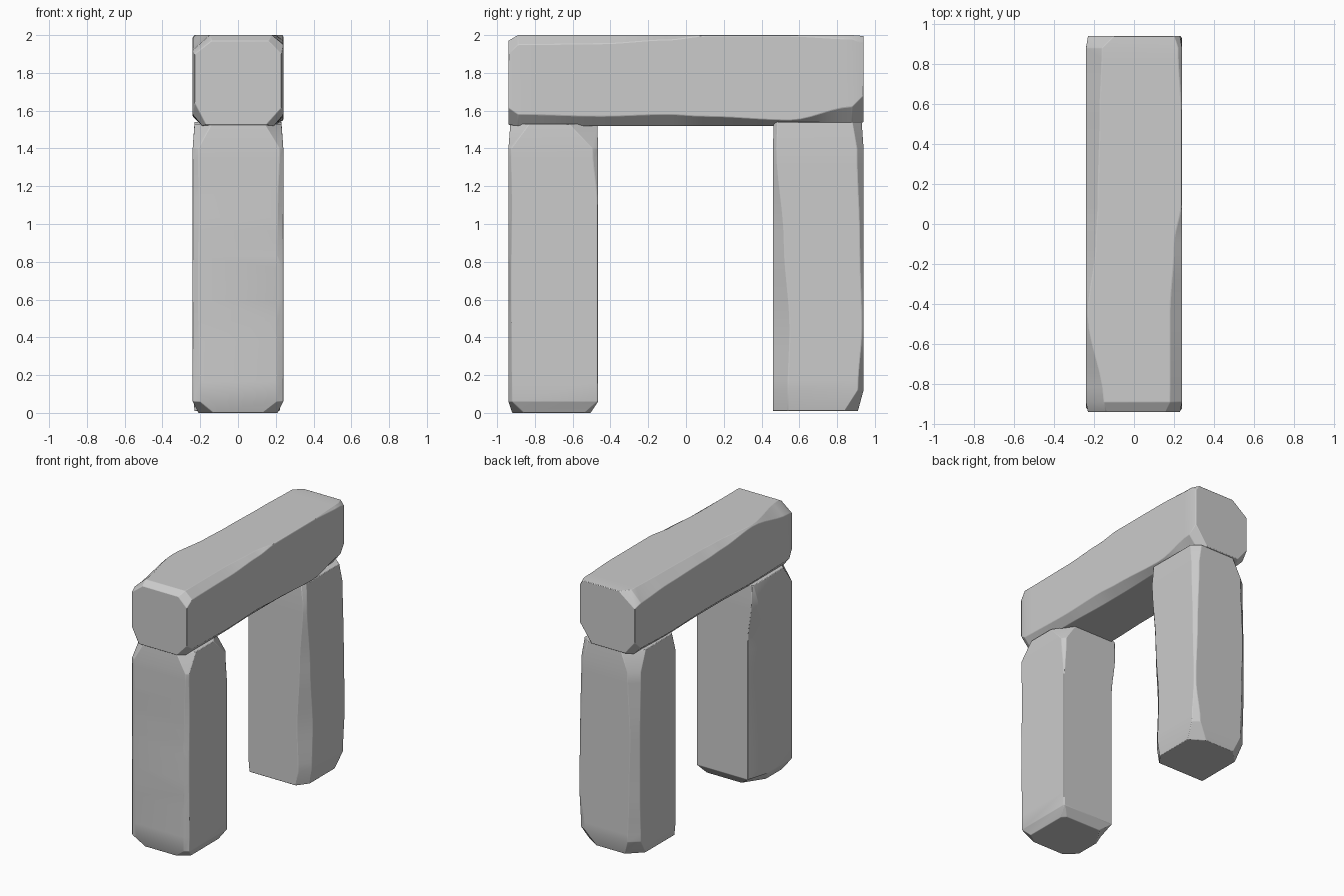
import bpy, bmesh, math

if "Cube" in bpy.data.objects:
    bpy.data.objects.remove(bpy.data.objects["Cube"])


def section(c, u0, u1, v0, v1):
    """Rectangle with four separately worn corners (a along u, b along v)."""
    (a, b), (e, f), (g, h), (i, j) = c
    return [(u0, v0 + b), (u0 + a, v0), (u1 - e, v0), (u1, v0 + f),
            (u1, v1 - h), (u1 - g, v1), (u0 + i, v1), (u0, v1 - j)]


def stone(name, rect, stations, start, end, place, steps=6):
    """Loft worn sections along the stone; start and end are face insets."""
    rings = []
    last = len(stations) - 1
    for k, (t, *c) in enumerate(stations):
        inset = start if k == 0 else end if k == last else (0, 0, 0, 0)
        r = (rect[0] + inset[0], rect[1] - inset[1],
             rect[2] + inset[2], rect[3] - inset[3])
        pts = section(c, *r)
        # ease smoothly between interior stations, straight at the ends
        if 1 < k < last:
            t_prev, p_prev = key
            for s in range(1, steps):
                w = s / steps
                q = w * w * (3 - 2 * w)
                rings.append((t_prev + (t - t_prev) * w,
                              [(x + (X - x) * q, y + (Y - y) * q)
                               for (x, y), (X, Y) in zip(p_prev, pts)]))
        rings.append((t, pts))
        key = (t, pts)

    bm = bmesh.new()
    loops = [[bm.verts.new(place(u, v, t)) for u, v in pts] for t, pts in rings]
    for lo, hi in zip(loops, loops[1:]):
        for n in range(8):
            m = (n + 1) % 8
            bm.faces.new((lo[n], lo[m], hi[m], hi[n]))
    bm.faces.new(loops[0][::-1])
    bm.faces.new(loops[-1])
    bmesh.ops.recalc_face_normals(bm, faces=bm.faces)
    mesh = bpy.data.meshes.new(name)
    bm.to_mesh(mesh)
    bm.free()
    ob = bpy.data.objects.new(name, mesh)
    bpy.context.collection.objects.link(ob)

    # slightly softened arrises
    bev = ob.modifiers.new("soft_edges", 'BEVEL')
    bev.width = 0.012
    bev.segments = 2
    bev.limit_method = 'ANGLE'
    bev.angle_limit = math.radians(25)
    bpy.ops.object.select_all(action='DESELECT')
    ob.select_set(True)
    bpy.context.view_layer.objects.active = ob
    bpy.ops.object.shade_smooth_by_angle(angle=math.radians(30))
    return ob


S = (.005, .005)  # an almost unworn corner


def along_y(u, v, t):
    return (u, t, v)


def along_z(u, v, t):
    return (u, v, t)


# Lintel: corners are left-bottom, right-bottom, right-top, left-top
stone("lintel", (-.24, .24, 1.52, 2.0), [
    (-.94, (.06, .12), (.08, .09), (.07, .07), (.09, .07)),
    (-.89, (.05, .06), (.05, .06), (.06, .05), (.09, .08)),
    (-.45, (.05, .05), (.05, .05), (.06, .045), (.01, .01)),
    (-.10, (.06, .06), (.06, .06), (.04, .025), (.05, .04)),
    (.10, (.06, .06), (.06, .05), S, (.06, .05)),
    (.55, (.05, .05), (.05, .03), S, (.07, .06)),
    (.88, (.06, .06), (.08, .10), (.02, .02), (.08, .08)),
    (.94, (.08, .10), (.10, .14), (.03, .04), (.13, .10)),
], (.01, .01, .005, .03), (.01, .01, .02, .005), along_y)

# Front post: corners are left-front, right-front, right-back, left-back
stone("front_post", (-.24, .24, -.94, -.465), [
    (0, (.08, .08), (.08, .06), (.03, .03), (.10, .15)),
    (.06, (.04, .02), (.035, .02), S, (.05, .18)),
    (.70, (.03, .02), (.035, .015), S, (.05, .20)),
    (1.10, (.035, .02), (.03, .02), S, (.05, .17)),
    (1.40, (.03, .02), (.02, .015), (.02, .03), (.02, .05)),
    (1.53, (.09, .10), (.09, .10), (.10, .15), (.01, .01)),
], (.03, .03, .02, .04), (.01, .01, .01, .005), along_z)

# Back post
stone("back_post", (-.24, .24, .46, .94), [
    (.01, S, (.06, .08), (.11, .07), (.10, .10)),
    (.12, S, (.06, .08), (.05, .03), (.07, .06)),
    (.45, S, (.07, .09), (.01, .01), (.06, .05)),
    (.90, S, (.05, .06), (.025, .02), (.05, .05)),
    (1.40, S, (.02, .02), (.04, .035), (.07, .06)),
    (1.54, (.03, .03), (.03, .02), (.06, .05), (.12, .12)),
], (.01, .02, .0, .03), (.01, .01, .005, .01), along_z)
